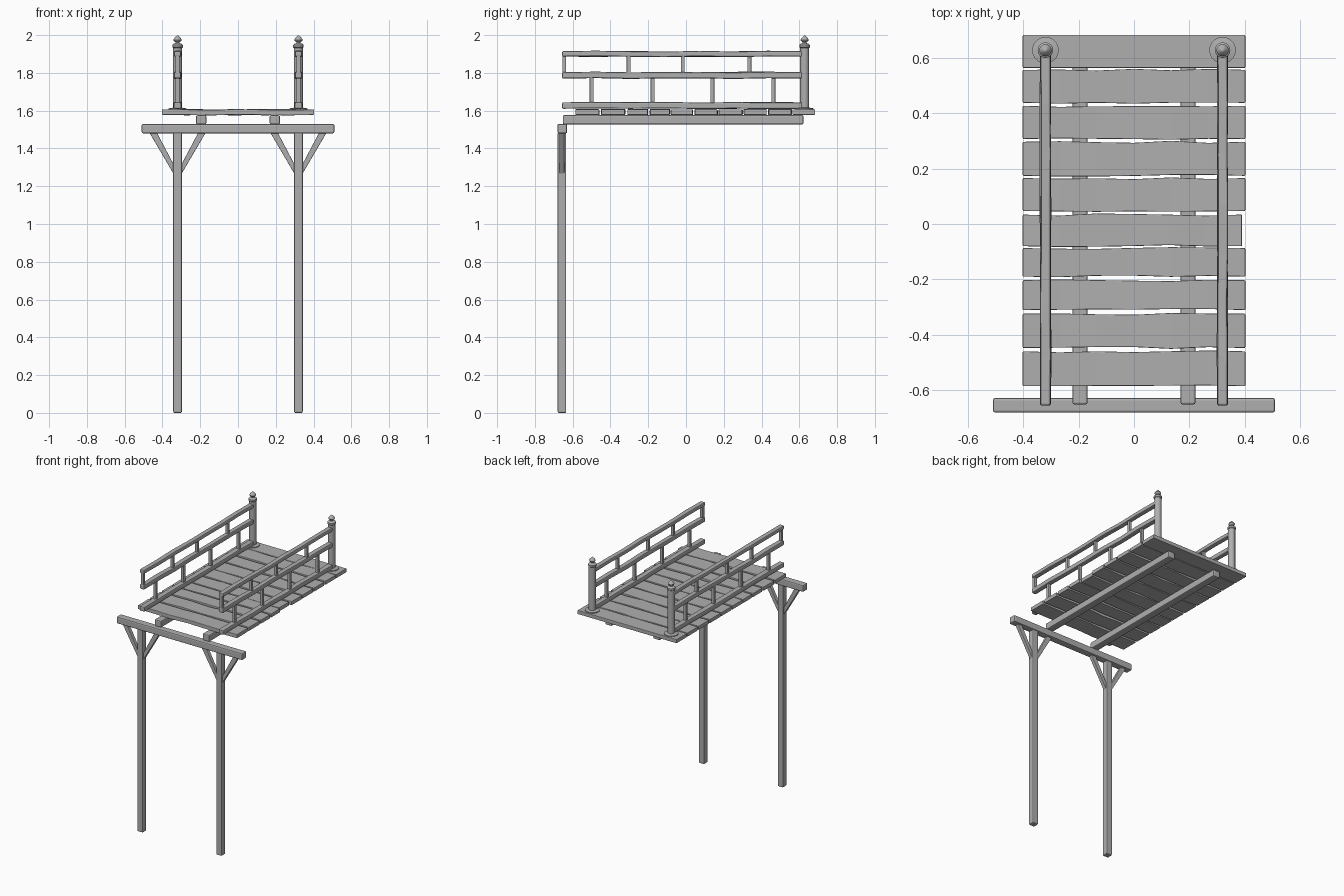
import bpy, bmesh, math, random
from mathutils import Vector

random.seed(4)
cube = bpy.data.objects.get("Cube")
if cube:
    bpy.data.objects.remove(cube, do_unlink=True)

wood = bpy.data.materials.new("grey_wood")
wood.use_nodes = True
GREY = (0.43, 0.43, 0.43, 1)
wood.diffuse_color = GREY
wood.node_tree.nodes["Principled BSDF"].inputs["Base Color"].default_value = GREY


def finish(bm, name, bevel=0.0):
    bmesh.ops.recalc_face_normals(bm, faces=bm.faces)
    mesh = bpy.data.meshes.new(name)
    bm.to_mesh(mesh)
    bm.free()
    mesh.materials.append(wood)
    ob = bpy.data.objects.new(name, mesh)
    bpy.context.collection.objects.link(ob)
    if bevel:
        mod = ob.modifiers.new("worn_edges", "BEVEL")
        mod.width = bevel
        mod.segments = 2
        mod.limit_method = "ANGLE"
    return ob


def timber(name, lo, hi, axis=2, cuts=0, wobble=(0, 0, 0), bevel=0.004):
    """Box from lo to hi, cut along an axis, each section nudged for a hand-hewn look."""
    lo, hi = Vector(lo), Vector(hi)
    a, b = [i for i in range(3) if i != axis]
    bm = bmesh.new()
    rings = []
    for k in range(cuts + 2):
        ring = []
        inner = 0 < k < cuts + 1
        lift = random.uniform(-1, 1) * wobble[2] * inner
        for sa, sb in ((0, 0), (1, 0), (1, 1), (0, 1)):
            p = lo.copy()
            p[axis] += (hi[axis] - lo[axis]) * k / (cuts + 1)
            p[a] = hi[a] if sa else lo[a]
            p[b] = hi[b] if sb else lo[b]
            p.z += lift
            ring.append(bm.verts.new(p))
        for pair, i in (((0, 3), 0), ((1, 2), 1)):
            shift = random.uniform(-1, 1) * wobble[a] * inner
            for v in pair:
                ring[v].co[a] += shift
        rings.append(ring)
    for r, s in zip(rings, rings[1:]):
        for i in range(4):
            j = (i + 1) % 4
            bm.faces.new((r[i], r[j], s[j], s[i]))
    bm.faces.new(rings[0])
    bm.faces.new(rings[-1])
    return finish(bm, name, bevel)


def brace(name, x, way):
    """Slanted strut between a leg and the cross beam."""
    bm = bmesh.new()
    shape = ((0.015, 1.255), (0.015, 1.305), (0.11, 1.485), (0.15, 1.485))
    face = bm.faces.new([bm.verts.new((x + way * d, -0.67, z)) for d, z in shape])
    out = bmesh.ops.extrude_face_region(bm, geom=[face])["geom"]
    bmesh.ops.translate(bm, vec=(0, 0.026, 0),
                        verts=[g for g in out if isinstance(g, bmesh.types.BMVert)])
    finish(bm, name, 0.003)


def turned(name, x, y, profile, sides=20):
    """Lathe a radius/height profile around a vertical axis."""
    bm = bmesh.new()
    verts = [bm.verts.new((x + r, y, z)) for r, z in profile]
    edges = [bm.edges.new(e) for e in zip(verts, verts[1:])]
    bmesh.ops.spin(bm, geom=verts + edges, cent=(x, y, 0), axis=(0, 0, 1),
                   angle=math.tau, steps=sides)
    bmesh.ops.remove_doubles(bm, verts=bm.verts, dist=0.0003)
    ob = finish(bm, name)
    bpy.ops.object.select_all(action="DESELECT")
    ob.select_set(True)
    bpy.context.view_layer.objects.active = ob
    bpy.ops.object.shade_smooth_by_angle(angle=math.radians(40))


# Deck planks, back to front
planks = [(0.564, 0.683), (0.438, 0.557), (0.307, 0.427), (0.174, 0.297),
          (0.047, 0.166), (-0.08, 0.034), (-0.19, -0.087), (-0.311, -0.203),
          (-0.448, -0.324), (-0.586, -0.46)]
for n, (y0, y1) in enumerate(planks):
    rough = (0, 0, 0) if n == 0 else (0, 0.004, 0.003)
    end = 0.39 if n == 5 else 0.402
    timber(f"deck_plank_{n + 1}", (-0.402, y0, 1.578), (end, y1, 1.606),
           axis=0, cuts=5, wobble=rough, bevel=0.003)

# Beam across the legs
timber("cross_beam", (-0.51, -0.681, 1.48), (0.51, -0.629, 1.53), axis=0, bevel=0.008)

for side, s in (("left", 1), ("right", -1)):
    x = 0.32 * s

    # Support leg with its two struts, and the stringer under the deck
    timber(f"{side}_leg", (x - 0.023, -0.679, 0), (x + 0.023, -0.634, 1.485), bevel=0.007)
    brace(f"{side}_outer_brace", x, s)
    brace(f"{side}_inner_brace", x, -s)
    timber(f"{side}_stringer", (s * 0.195 - 0.027, -0.652, 1.527),
           (s * 0.195 + 0.027, 0.622, 1.576), axis=1, bevel=0.007)

    # Three handrails
    for name, z0, z1, half in (("bottom", 1.61, 1.644, 0.02), ("middle", 1.77, 1.804, 0.018),
                               ("top", 1.886, 1.915, 0.018)):
        timber(f"{side}_{name}_rail", (x - half, -0.656, z0), (x + half, 0.615, z1),
               axis=1, cuts=6, wobble=(0.002, 0, 0.003), bevel=0.007)

    # Short uprights, staggered between the two rows
    for row, z0, z1, places in (("lower", 1.635, 1.78, (-0.5, -0.177, 0.14, 0.463)),
                                ("upper", 1.795, 1.895, (-0.645, -0.304, -0.017, 0.336))):
        for n, y in enumerate(places):
            timber(f"{side}_{row}_upright_{n + 1}", (x - 0.011, y - 0.01, z0),
                   (x + 0.011, y + 0.01, z1), bevel=0.003)

    # Turned newel post with base ring and pointed finial
    turned(f"{side}_newel_post", x, 0.628,
           [(0, 1.6), (0.048, 1.6), (0.048, 1.612), (0.024, 1.616), (0.024, 1.932),
            (0.028, 1.936), (0.028, 1.948), (0.02, 1.955), (0.011, 1.957),
            (0.011, 1.963), (0.02, 1.969), (0.022, 1.975), (0.017, 1.984),
            (0.008, 1.993), (0, 2.0)])
